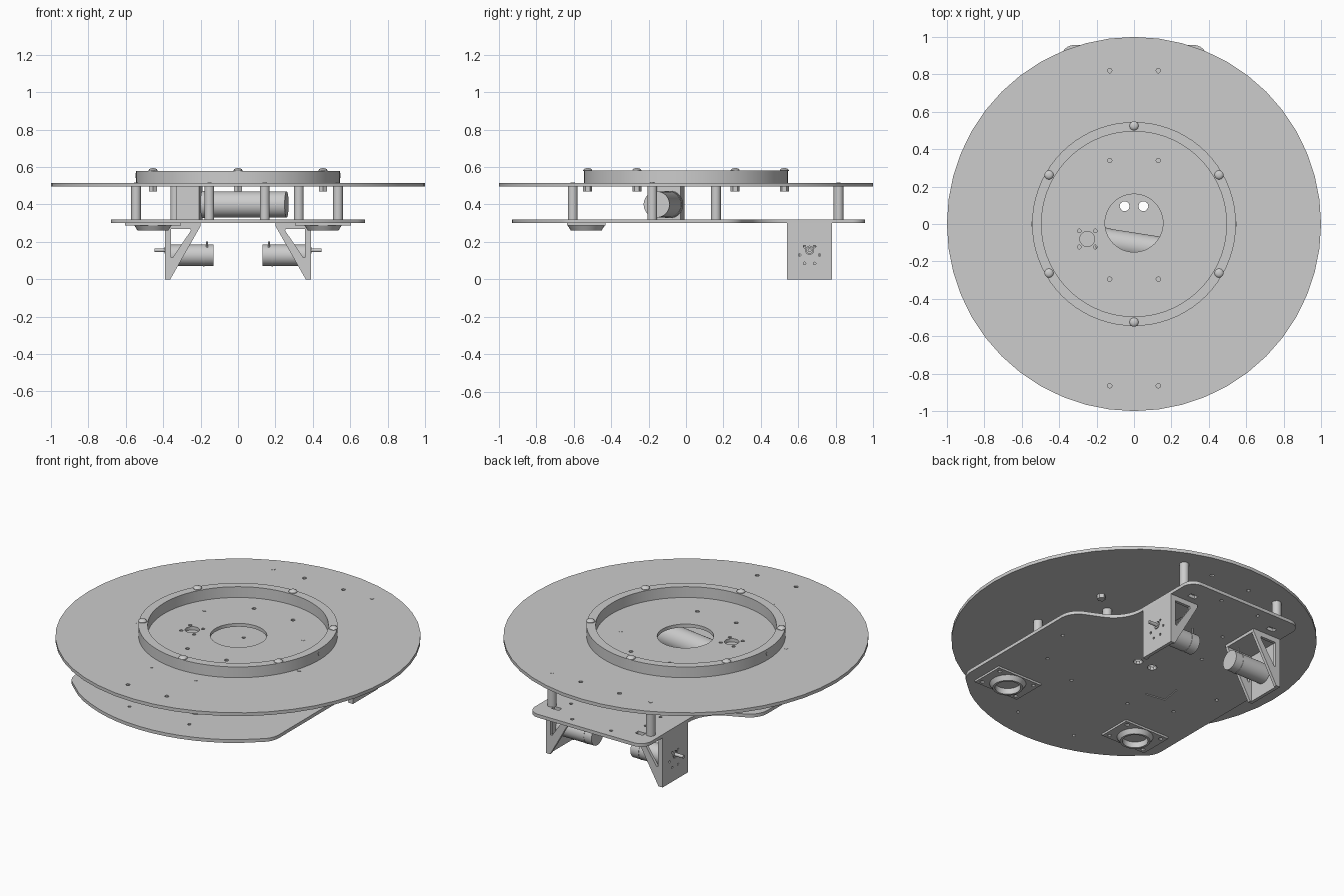
import bpy, bmesh, math
from mathutils import Matrix, Vector

if "Cube" in bpy.data.objects:
    bpy.data.objects.remove(bpy.data.objects["Cube"], do_unlink=True)

metal = bpy.data.materials.new("plain_grey")
metal.use_nodes = True
GREY = (0.604, 0.604, 0.604, 1)
metal.diffuse_color = GREY
metal.node_tree.nodes["Principled BSDF"].inputs["Base Color"].default_value = GREY

# Orientations: local z becomes the named axis
ALONG_Z = Matrix.Identity(4)
ALONG_X = Matrix(((0, 0, 1, 0), (1, 0, 0, 0), (0, 1, 0, 0), (0, 0, 0, 1)))
ALONG_Y = Matrix(((1, 0, 0, 0), (0, 0, -1, 0), (0, 1, 0, 0), (0, 0, 0, 1)))


def finish(name, bm, mirror=False):
    mesh = bpy.data.meshes.new(name)
    bmesh.ops.recalc_face_normals(bm, faces=bm.faces)
    bm.to_mesh(mesh)
    bm.free()
    mesh.materials.append(metal)
    obj = bpy.data.objects.new(name, mesh)
    bpy.context.collection.objects.link(obj)
    if mirror:
        obj.modifiers.new("mirror", "MIRROR")


def circle(x, y, r, n=16):
    return [(x + r * math.cos(i * math.tau / n), y + r * math.sin(i * math.tau / n)) for i in range(n)]


def box2d(x0, x1, y0, y1):
    return [(x0, y0), (x1, y0), (x1, y1), (x0, y1)]


def fillet(corners, steps=8):
    """Round each (x, y, radius) corner of a closed outline with a tangent arc."""
    out = []
    for i, (x, y, r) in enumerate(corners):
        p = Vector((x, y))
        if r == 0:
            out.append((x, y))
            continue
        a = (Vector(corners[i - 1][:2]) - p).normalized()
        b = (Vector(corners[(i + 1) % len(corners)][:2]) - p).normalized()
        half = a.angle(b) / 2
        centre = p + (a + b).normalized() * r / math.sin(half)
        start = p + a * r / math.tan(half) - centre
        end = p + b * r / math.tan(half) - centre
        for k in range(steps + 1):
            direction = start.lerp(end, k / steps).normalized()
            out.append(tuple(centre + direction * r))
    return out


def plate(name, loops, low, high, turn=ALONG_Z, mirror=False):
    """Extrude an outline; the further loops are holes."""
    curve = bpy.data.curves.new(name, "CURVE")
    curve.dimensions, curve.fill_mode = "2D", "BOTH"
    curve.extrude = (high - low) / 2
    for loop in loops:
        spline = curve.splines.new("POLY")
        spline.points.add(len(loop) - 1)
        for point, (x, y) in zip(spline.points, loop):
            point.co = (x, y, 0, 1)
        spline.use_cyclic_u = True
    temp = bpy.data.objects.new(name + "_curve", curve)
    bpy.context.collection.objects.link(temp)
    deps = bpy.context.evaluated_depsgraph_get()
    mesh = bpy.data.meshes.new_from_object(temp.evaluated_get(deps))
    mesh.transform(turn @ Matrix.Translation((0, 0, (low + high) / 2)))
    bm = bmesh.new()
    bm.from_mesh(mesh)
    bmesh.ops.remove_doubles(bm, verts=bm.verts, dist=1e-5)
    bpy.data.objects.remove(temp, do_unlink=True)
    bpy.data.curves.remove(curve)
    bpy.data.meshes.remove(mesh)
    finish(name, bm, mirror)


def rod(name, start, end, r, sides=24, mirror=False):
    start, end = Vector(start), Vector(end)
    axis = end - start
    turn = Matrix.Translation((start + end) / 2) @ axis.to_track_quat("Z", "Y").to_matrix().to_4x4()
    bm = bmesh.new()
    bmesh.ops.create_cone(bm, cap_ends=True, segments=sides, radius1=r, radius2=r,
                          depth=axis.length, matrix=turn)
    finish(name, bm, mirror)


def lathe(name, profile, x, y, closed=False, mirror=False):
    """Spin (radius, z) points around an upright axis."""
    bm = bmesh.new()
    rings = [[bm.verts.new((*p, z)) for p in circle(x, y, r, 32)] for r, z in profile]
    for a, b in zip(rings, rings[1:] + rings[:1] if closed else rings[1:]):
        for i in range(len(a)):
            j = (i + 1) % len(a)
            bm.faces.new((a[i], a[j], b[j], b[i]))
    if not closed:
        bm.faces.new(rings[0])
        bm.faces.new(rings[-1])
    finish(name, bm, mirror)


def pairs(items, r):
    return [circle(s * x, y, r, 10) for x, y in items for s in (-1, 1)]


# Upper disc with its centre opening, screw holes and gearbox pattern
gear_holes = [circle(-0.25, -0.08, 0.04)] + [
    circle(-0.25 + i * 0.043, -0.08 + j * 0.043, 0.01, 10) for i in (-1, 1) for j in (-1, 1)]
plate("upper_disc", [circle(0, 0, 1, 48), circle(0, 0.005, 0.155, 48)] + gear_holes
      + pairs([(0.13, 0.82), (0.13, 0.34), (0.13, -0.295), (0.13, -0.865)], 0.012), 0.495, 0.515)

# Raised ring and its six domed bolts
plate("raised_ring", [circle(0, 0, 0.545, 72), circle(0, 0, 0.495, 72)], 0.515, 0.58)
for i in range(6):
    a = math.radians(30 + 60 * i)
    x, y = 0.525 * math.cos(a), 0.525 * math.sin(a)
    lathe("ring_bolt_head", [(0.024, 0.578), (0.024, 0.583), (0.02, 0.589), (0.012, 0.593), (0.004, 0.594)], x, y)
    rod("ring_bolt_nut", (x, y, 0.47), (x, y, 0.496), 0.024, sides=6)
rod("ring_set_screw", (0.53, 0, 0.555), (0.547, 0, 0.555), 0.013, sides=12, mirror=True)

# Lower deck: wide curved front, narrow back
right = [(0.93 * math.sin(math.radians(a)), -0.93 * math.cos(math.radians(a)), 0) for a in range(5, 37, 5)]
right += [(0.68, -0.634, 0.12), (0.68, 0.27, 0.12), (0.39, 0.40, 0.2), (0.39, 0.957, 0.07)]
outline = fillet([(0, -0.93, 0)] + right + [(-x, y, r) for x, y, r in reversed(right)])
gear_spin = Matrix.Rotation(math.radians(-9), 2)
gear_centre = Vector((-0.26, -0.08))


def gear_square(h):
    return [tuple(gear_centre + gear_spin @ Vector(p)) for p in box2d(-h, h, -h, h)]


slots = [box2d(s * 0.28 - 0.025, s * 0.28 + 0.025, 0.82, 0.85) for s in (-1, 1)]
plate("lower_deck", [outline, gear_square(0.064)] + slots
      + pairs([(0.05, 0.095)], 0.027)
      + pairs([(0.13, 0.6), (0.13, 0.9), (0.25, 0.6), (0.25, 0.74), (0.2, 0.34),
               (0.2, -0.295), (0.45, -0.2), (0.55, 0.05), (0.2, -0.75)], 0.01), 0.3, 0.32)

# Round spacers and their screws
for px, y in ((0.33, 0.815), (0.33, 0.16), (0.54, -0.18), (0.148, -0.605)):
    for side in (-1, 1):
        x = side * px - 0.005
        rod("spacer", (x, y, 0.319), (x, y, 0.496), 0.026)
        rod("spacer_screw", (x, y, 0.5), (x, y, 0.517), 0.011, sides=12)

# Central motor and right-angle gearbox between the decks
rod("centre_motor", (-0.19, -0.087, 0.4), (0.26, -0.157, 0.4), 0.07, sides=40)
rod("centre_motor_collar", (-0.19, -0.087, 0.4), (-0.135, -0.096, 0.4), 0.073, sides=40)
plate("gearbox", [gear_square(0.062)], 0.304, 0.495)

# Drive motor brackets: drilled face, flange and triangular gussets
holes = [circle(0.66, 0.155, 0.022)] + [circle(0.66 + s * dy, z, 0.007, 8) for s in (-1, 1)
                                        for dy, z in ((0.053, 0.13), (0.027, 0.085), (0.027, 0.175))]
plate("bracket_face", [box2d(0.54, 0.78, 0, 0.3)] + holes, 0.37, 0.39, ALONG_X, True)
plate("bracket_flange", [box2d(0.2, 0.375, 0.54, 0.78)], 0.282, 0.3, mirror=True)
gusset = [(0.37, 0), (0.37, 0.3), (0.2, 0.3), (0.2, 0.285), (0.362, 0)]
window = [(0.358, 0.118), (0.358, 0.27), (0.255, 0.27), (0.252, 0.26), (0.35, 0.115)]
for y in (0.54, 0.762):
    plate("bracket_gusset", [gusset, window], -y - 0.018, -y, ALONG_Y, True)

# Drive motors with offset shafts and terminals
rod("drive_motor", (0.13, 0.66, 0.128), (0.372, 0.66, 0.128), 0.057, sides=32, mirror=True)
rod("drive_motor_collar", (0.18, 0.66, 0.128), (0.186, 0.66, 0.128), 0.059, sides=32, mirror=True)
rod("drive_boss", (0.36, 0.66, 0.155), (0.392, 0.66, 0.155), 0.018, mirror=True)
rod("drive_shaft", (0.37, 0.66, 0.155), (0.447, 0.66, 0.155), 0.01, sides=16, mirror=True)
for dy in (-0.035, 0.035):
    rod("motor_terminal", (0.165, 0.66 + dy, 0.15), (0.165, 0.66 + dy, 0.203), 0.005, sides=8, mirror=True)

# Ball caster mounts under the front corners
plate("caster_plate", [box2d(0.305, 0.605, -0.635, -0.43), circle(0.455, -0.533, 0.075, 32)]
      + [circle(0.455 + i * 0.12, -0.533 + j * 0.075, 0.012, 10) for i in (-1, 1) for j in (-1, 1)],
      0.288, 0.3, mirror=True)
lathe("caster_ring", [(0.1, 0.289), (0.083, 0.262), (0.07, 0.262), (0.07, 0.298)], 0.455, -0.533, True, True)

# Smooth the round walls and keep the edges crisp
for obj in bpy.context.scene.objects:
    obj.select_set(obj.type == "MESH")
    if obj.type == "MESH":
        bpy.context.view_layer.objects.active = obj
bpy.ops.object.shade_smooth_by_angle(angle=math.radians(30))
